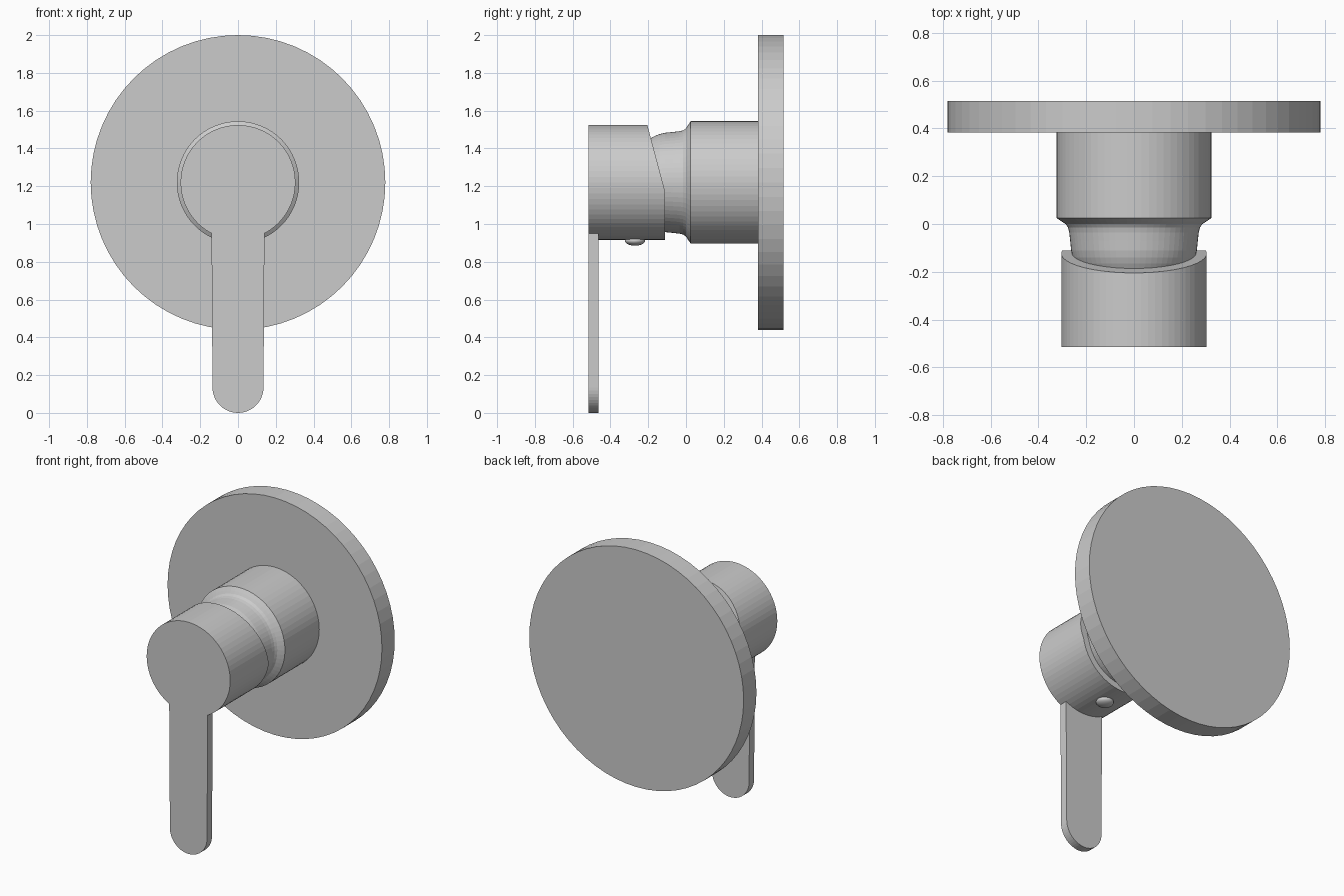
import bpy, bmesh, math
from mathutils import Vector

if "Cube" in bpy.data.objects:
    bpy.data.objects.remove(bpy.data.objects["Cube"], do_unlink=True)

AXIS_Z = 1.22   # height of the valve axis
SIDES = 64

metal = bpy.data.materials.new("brushed_grey")
metal.use_nodes = True
grey = (0.6, 0.6, 0.6, 1)
metal.diffuse_color = grey
metal.node_tree.nodes["Principled BSDF"].inputs["Base Color"].default_value = grey


def finish(name, bm):
    bmesh.ops.recalc_face_normals(bm, faces=bm.faces)
    mesh = bpy.data.meshes.new(name)
    bm.to_mesh(mesh)
    bm.free()
    mesh.materials.append(metal)
    obj = bpy.data.objects.new(name, mesh)
    bpy.context.collection.objects.link(obj)
    return obj


def turned(profile):
    """Closed solid turned about the y axis from (y, radius) pairs."""
    bm = bmesh.new()
    rings = []
    for y, r in profile:
        angles = [math.tau * i / SIDES for i in range(SIDES)]
        rings.append([bm.verts.new((r * math.sin(a), y, AXIS_Z + r * math.cos(a)))
                      for a in angles])
    for a, b in zip(rings, rings[1:]):
        for i in range(SIDES):
            j = (i + 1) % SIDES
            bm.faces.new((a[i], a[j], b[j], b[i]))
    bm.faces.new(rings[0])
    bm.faces.new(rings[-1])
    return bm


# Wall plate and fixed sleeve
finish("wall_plate", turned([(0.382, 0.78), (0.515, 0.78)]))
finish("sleeve", turned([(0.025, 0.324), (0.382, 0.324)]))

# Waisted neck between sleeve and cap
finish("neck", turned([(-0.21, 0.218), (-0.19, 0.232), (-0.165, 0.246), (-0.14, 0.256),
                       (-0.11, 0.263), (-0.07, 0.267), (-0.035, 0.271), (-0.015, 0.276),
                       (0, 0.286), (0.01, 0.302), (0.025, 0.324)]))

# Handle cap with its upper back cut at a slant
cap = turned([(-0.515, 0.304), (-0.11, 0.304)])
cut = bmesh.ops.bisect_plane(cap, geom=cap.verts[:] + cap.edges[:] + cap.faces[:],
                             plane_co=Vector((0, -0.11, 1.17)),
                             plane_no=Vector((0, 0.355, 0.095)), clear_outer=True)
edges = [e for e in cut["geom_cut"] if isinstance(e, bmesh.types.BMEdge)]
bmesh.ops.holes_fill(cap, edges=[e for e in cap.edges if e.is_boundary], sides=0)
finish("handle_cap", cap)

# Lever: rounded tip, gentle taper, top edge following the cap
HALF, TIP = 0.14, 0.135
outline = [(-TIP * math.cos(math.pi * i / 24), TIP - TIP * math.sin(math.pi * i / 24))
           for i in range(25)]
spread = math.asin(HALF / 0.303)
for i in range(13):
    a = spread * (1 - i / 6)
    outline.append((0.303 * math.sin(a), AXIS_Z - 0.303 * math.cos(a)))
lever = bmesh.new()
face = lever.faces.new([lever.verts.new((x, -0.515, z)) for x, z in outline])
grown = bmesh.ops.extrude_face_region(lever, geom=[face])
bmesh.ops.translate(lever, vec=(0, 0.052, 0),
                    verts=[v for v in grown["geom"] if isinstance(v, bmesh.types.BMVert)])
finish("lever", lever)

# Domed screw cover under the cap
button = bmesh.new()
bmesh.ops.create_uvsphere(button, u_segments=32, v_segments=16, radius=1)
bmesh.ops.scale(button, vec=(0.053, 0.053, 0.026), verts=button.verts)
bmesh.ops.translate(button, vec=(0, -0.27, 0.911), verts=button.verts)
screw_cover = finish("screw_cover", button)
screw_cover.data.shade_smooth()
